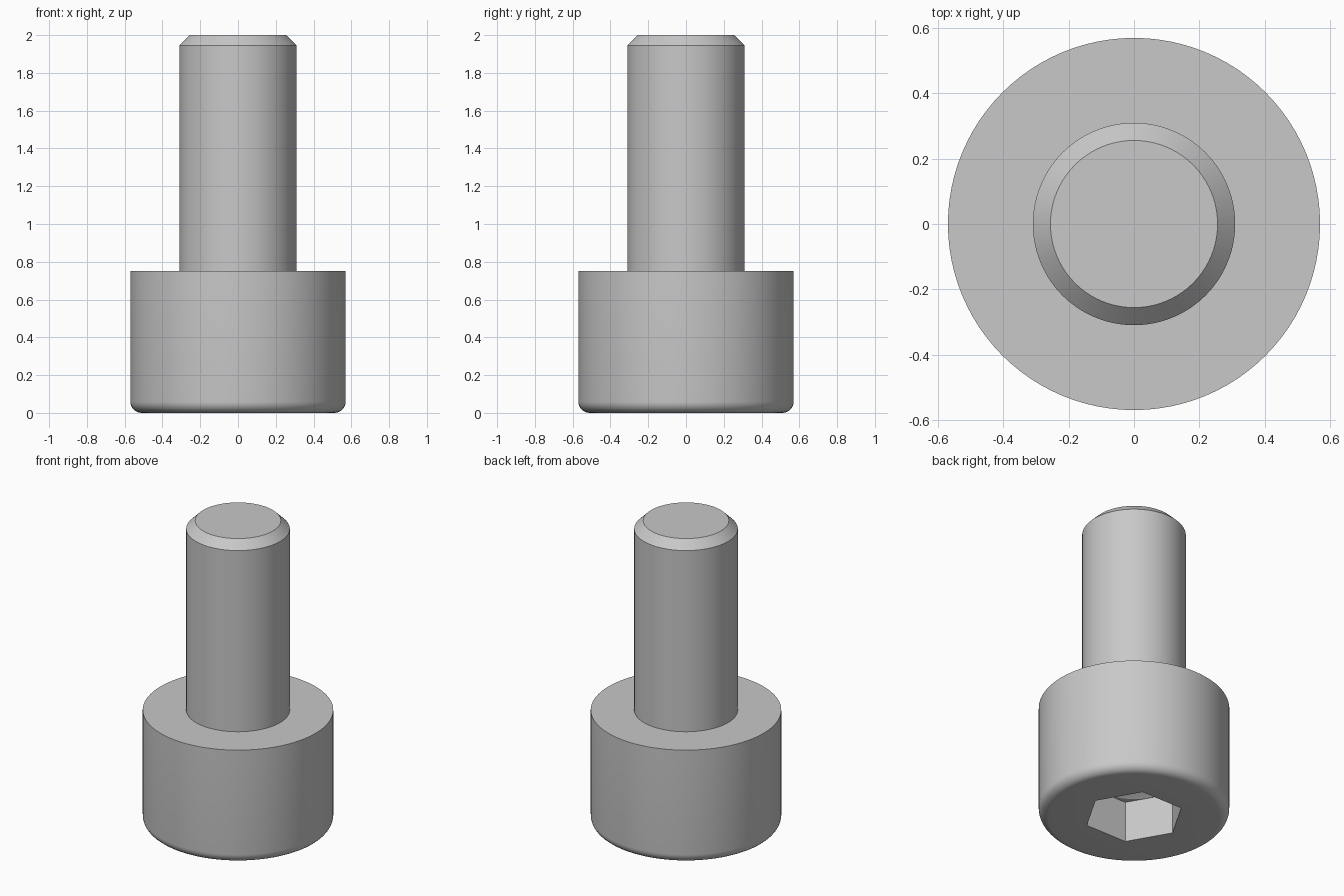
import bpy, bmesh
from math import pi, sin, cos, radians

default = bpy.data.objects.get("Cube")
if default:
    bpy.data.objects.remove(default, do_unlink=True)

HEAD_R, HEAD_H, FILLET = 0.57, 0.75, 0.06
SHAFT_R, TOP, CHAMFER = 0.31, 2.0, 0.054
SOCKET_R, SOCKET_DEPTH = 0.3, 0.27

steel = bpy.data.materials.new("steel_grey")
steel.use_nodes = True
grey = (0.58, 0.58, 0.58, 1)
steel.diffuse_color = grey
steel.node_tree.nodes["Principled BSDF"].inputs["Base Color"].default_value = grey


def lathe(name, profile, sides):
    """Revolve (radius, height) points around the z axis."""
    bm = bmesh.new()
    verts = [bm.verts.new((r, 0, z)) for r, z in profile]
    edges = [bm.edges.new(pair) for pair in zip(verts, verts[1:])]
    bmesh.ops.spin(bm, geom=verts + edges, cent=(0, 0, 0), axis=(0, 0, 1),
                   angle=2 * pi, steps=sides, use_merge=True)
    bmesh.ops.remove_doubles(bm, verts=bm.verts, dist=1e-5)
    bmesh.ops.recalc_face_normals(bm, faces=bm.faces)
    mesh = bpy.data.meshes.new(name)
    bm.to_mesh(mesh)
    bm.free()
    mesh.materials.append(steel)
    obj = bpy.data.objects.new(name, mesh)
    bpy.context.collection.objects.link(obj)
    return obj


# Head with rounded lower rim, and chamfered shaft, in one profile
steps = 8
rim = []
for i in range(steps + 1):
    a = pi / 2 * i / steps
    rim.append((HEAD_R - FILLET + FILLET * sin(a), FILLET - FILLET * cos(a)))
screw = lathe("screw_body", [(0, 0)] + rim + [
    (HEAD_R, HEAD_H), (SHAFT_R, HEAD_H), (SHAFT_R, TOP - CHAMFER),
    (SHAFT_R - CHAMFER, TOP), (0, TOP)], 96)

# Hexagonal socket, then the drilled cone at its end
hexagon = lathe("socket_cutter", [
    (0, -0.1), (SOCKET_R, -0.1), (SOCKET_R, SOCKET_DEPTH), (0, SOCKET_DEPTH)], 6)
drill_r = SOCKET_R * cos(pi / 6) - 0.003
drill = lathe("drill_cutter", [
    (0, 0.1), (drill_r, 0.1), (drill_r, SOCKET_DEPTH),
    (0, SOCKET_DEPTH + drill_r * 0.577)], 48)

bpy.ops.object.select_all(action='DESELECT')
screw.select_set(True)
bpy.context.view_layer.objects.active = screw
for cutter in (hexagon, drill):
    cutter.hide_render = True
    cut = screw.modifiers.new(cutter.name, 'BOOLEAN')
    cut.operation = 'DIFFERENCE'
    cut.solver = 'EXACT'
    cut.object = cutter
    bpy.ops.object.modifier_apply(modifier=cut.name)
    bpy.data.objects.remove(cutter, do_unlink=True)

bpy.ops.object.shade_smooth_by_angle(angle=radians(25))
